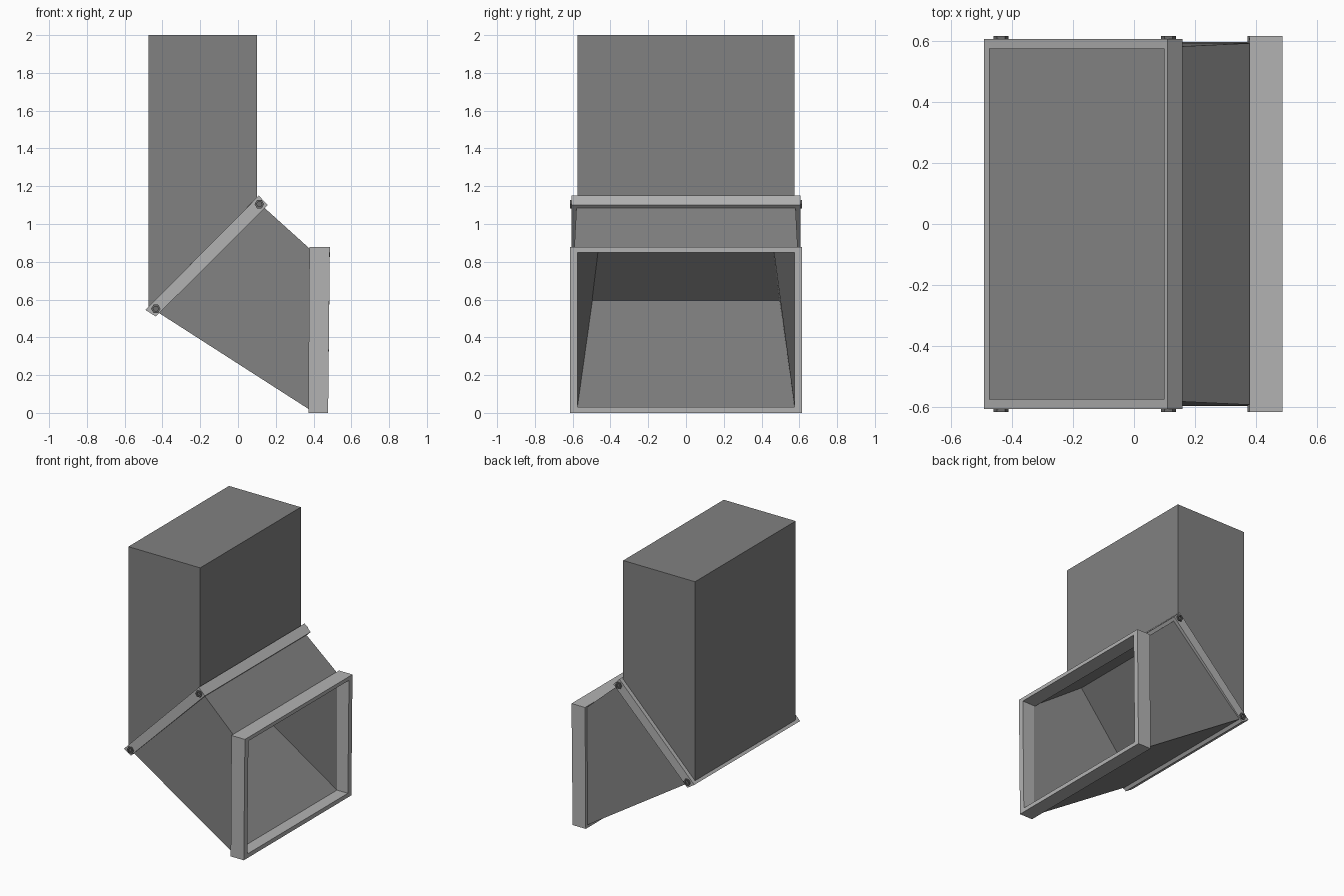
import bpy, bmesh, math

if "Cube" in bpy.data.objects:
    bpy.data.objects.remove(bpy.data.objects["Cube"])

def material(name, v):
    m = bpy.data.materials.new(name)
    m.diffuse_color = (v, v, v, 1)
    m.use_nodes = True
    m.node_tree.nodes["Principled BSDF"].inputs["Base Color"].default_value = m.diffuse_color
    return m

sheet = material("sheet_metal", 0.22)
rim = material("frame_metal", 0.45)
dark = material("bolt_metal", 0.15)

def finish(bm, name, mat):
    bmesh.ops.recalc_face_normals(bm, faces=bm.faces)
    me = bpy.data.meshes.new(name)
    bm.to_mesh(me)
    bm.free()
    me.materials.append(mat)
    ob = bpy.data.objects.new(name, me)
    bpy.context.collection.objects.link(ob)
    return ob

def loft(name, sections, mat, closed=False):
    """Skin four-sided sections; each is (x, z, half_y) of its low and high edge."""
    bm = bmesh.new()
    rings = []
    for (x0, z0, y0), (x1, z1, y1) in sections:
        pts = [(x0, -y0, z0), (x0, y0, z0), (x1, y1, z1), (x1, -y1, z1)]
        rings.append([bm.verts.new(p) for p in pts])
    pairs = list(zip(rings, rings[1:]))
    if closed:
        pairs.append((rings[-1], rings[0]))
    else:
        bm.faces.new(rings[0])
        bm.faces.new(rings[-1])
    for a, b in pairs:
        for i in range(4):
            j = (i + 1) % 4
            bm.faces.new((a[i], a[j], b[j], b[i]))
    return finish(bm, name, mat)

# Upright duct with a slanted lower end
loft("upper_duct", [((-.475, .56, .575), (.10, 1.135, .575)),
                    ((-.475, 2, .575), (.10, 2, .575))], sheet)

# Hollow hood: outer skin, then inner walls narrowing back to the joint
loft("hood", [((-.42, .53, .595), (.135, 1.09, .58)),
              ((.39, .01, .595), (.39, .86, .592)),
              ((.39, .03, .575), (.39, .85, .575)),
              ((-.36, .60, .495), (.08, 1.045, .44))], sheet)

# Slanted joint flange
loft("joint_flange", [((-.49, .545, .605), (.11, 1.15, .605)),
                      ((-.435, .51, .605), (.158, 1.10, .605)),
                      ((-.405, .54, .575), (.128, 1.07, .575)),
                      ((-.46, .575, .575), (.08, 1.12, .575))], rim, True)

# Outlet frame, leaning very slightly
loft("outlet_frame", [((.372, 0, .615), (.378, .877, .615)),
                      ((.477, 0, .615), (.486, .877, .615)),
                      ((.477, .03, .575), (.486, .85, .575)),
                      ((.372, .03, .575), (.378, .85, .575))], rim, True)

# Hex bolts with recessed sockets on both sides of the flange
for s in (-1, 1):
    for label, x, z in (("lower", -.435, .551), ("upper", .113, 1.105)):
        bm = bmesh.new()
        rings = []
        for r, y in ((.025, .6), (.025, .615), (.014, .615), (.014, .607)):
            rings.append([bm.verts.new((x + r * math.cos(k * math.pi / 3), s * y,
                                        z + r * math.sin(k * math.pi / 3)))
                          for k in range(6)])
        for a, b in zip(rings, rings[1:]):
            for i in range(6):
                j = (i + 1) % 6
                bm.faces.new((a[i], a[j], b[j], b[i]))
        bm.faces.new(rings[0])
        bm.faces.new(rings[-1])
        finish(bm, f"{label}_bolt_{'front' if s < 0 else 'back'}", dark)
